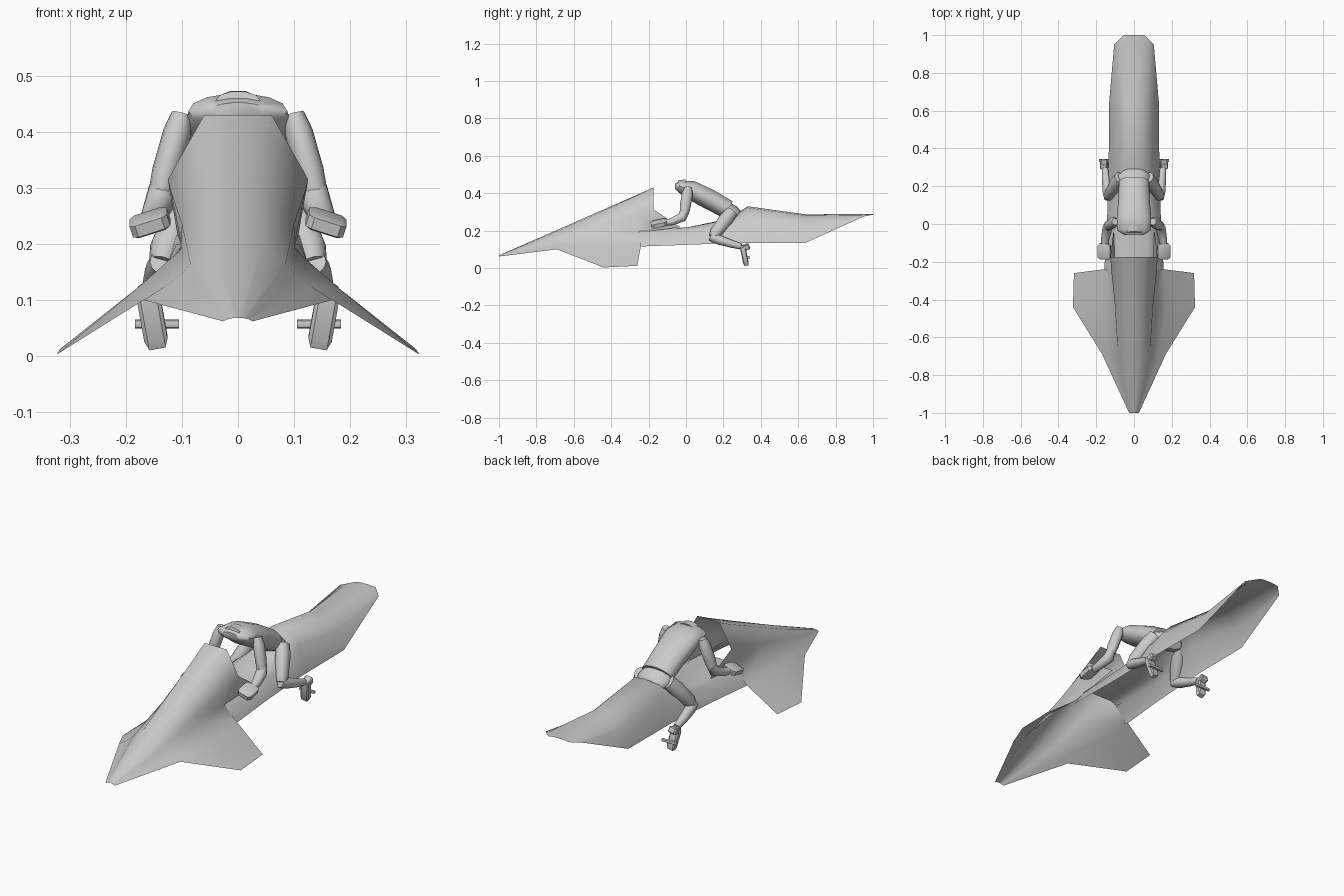
import bpy, bmesh, math
from mathutils import Vector, Matrix

if "Cube" in bpy.data.objects:
    bpy.data.objects.remove(bpy.data.objects["Cube"])


def finish(name, bm, mirror=False, angle=45):
    bmesh.ops.remove_doubles(bm, verts=bm.verts, dist=0.0005)
    bmesh.ops.recalc_face_normals(bm, faces=bm.faces)
    me = bpy.data.meshes.new(name)
    bm.to_mesh(me)
    bm.free()
    me.shade_smooth()
    me.set_sharp_from_angle(angle=math.radians(angle))
    ob = bpy.data.objects.new(name, me)
    bpy.context.collection.objects.link(ob)
    if mirror:
        ob.modifiers.new("mirror", 'MIRROR').merge_threshold = 0.001
    return ob


def strip(bm, sections):
    """Skin a row of half cross-sections with quads."""
    rows = [[bm.verts.new(p) for p in s] for s in sections]
    for a, b in zip(rows, rows[1:]):
        for i in range(min(len(a), len(b)) - 1):
            bm.faces.new((a[i], a[i + 1], b[i + 1], b[i]))


def sec(y, *xz):
    return [(x, y, z) for x, z in xz]


def tube(name, rings, sides=12, mirror=True, angle=45):
    """Loft elliptical rings (centre, half width, half depth)."""
    bm = bmesh.new()
    cs = [Vector(r[0]) for r in rings]
    loops = []
    for i, (c, rx, rd) in enumerate(rings):
        t = (cs[min(i + 1, len(cs) - 1)] - cs[max(i - 1, 0)]).normalized()
        side = Vector((1, 0, 0)) if abs(t.x) < 0.9 else Vector((0, 1, 0))
        u = (side - t * side.dot(t)).normalized()
        v = t.cross(u)
        loops.append([bm.verts.new(cs[i] + u * rx * math.cos(k * math.tau / sides)
                                   + v * rd * math.sin(k * math.tau / sides))
                      for k in range(sides)])
    for a, b in zip(loops, loops[1:]):
        for k in range(sides):
            j = (k + 1) % sides
            bm.faces.new((a[k], a[j], b[j], b[k]))
    bm.faces.new(loops[0])
    bm.faces.new(loops[-1])
    return finish(name, bm, mirror, angle)


def box(name, centre, size, rot):
    bm = bmesh.new()
    bmesh.ops.create_cube(bm, size=1)
    bmesh.ops.bevel(bm, geom=bm.edges[:], offset=0.15, segments=1, affect='EDGES')
    m = Matrix.Translation(centre)
    for ax, a in zip("XYZ", rot):
        m = m @ Matrix.Rotation(math.radians(a), 4, ax)
    bm.transform(m @ Matrix.Diagonal((*size, 1)))
    return finish(name, bm, True, 30)


# front shell: nose, hood and drooping wings
bm = bmesh.new()
rear = sec(-.25, (0, .397), (.058, .393), (.12, .295), (.1, .195)) + [(.16, -.24, .125), (.318, -.26, .012)]
strip(bm, [
    sec(-1, (0, .068), (.008, .068), (.014, .067), (.018, .066), (.022, .064), (.026, .062)),
    sec(-.69, (0, .203), (.042, .195), (.085, .165), (.1, .147), (.132, .123), (.168, .1)),
    sec(-.44, (0, .313), (.05, .307), (.1, .235), (.102, .19), (.175, .125), (.323, .003)),
    rear])
# hood lip and side panels that slope down to the saddle
strip(bm, [rear[:4], sec(-.175, (0, .43), (.06, .43), (.125, .315), (.102, .2))])
bm.faces.new([bm.verts.new(p) for p in ((.125, -.175, .315), (.102, -.175, .2), (.108, -.03, .218))])
finish("front_shell", bm, True, 55)

# rear shell: saddle floor rising into the open-bottomed tail
bm = bmesh.new()
strip(bm, [
    sec(-.25, (0, .21), (.065, .21), (.1, .198), (.158, .115)),
    sec(0, (0, .216), (.07, .216), (.11, .2), (.143, .124)),
    sec(.22, (0, .262), (.06, .258), (.11, .222), (.137, .133)),
    sec(.33, (0, .33), (.05, .322), (.1, .265), (.134, .135)),
    sec(.64, (0, .287), (.05, .28), (.102, .23), (.132, .135)),
    sec(.95, (0, .289), (.04, .288), (.08, .284), (.105, .276)),
    sec(1, (0, .29), (.02, .29), (.04, .288), (.055, .285))])
finish("rear_shell", bm, True, 55)

# rider torso, hunched forward
tube("rider_torso", [
    ((0, -.058, .437), .05, .015), ((0, -.035, .437), .088, .032),
    ((0, .025, .418), .092, .052), ((0, .13, .365), .083, .056),
    ((0, .225, .312), .08, .052)], 14, False)
tube("rider_hips", [((0, .2, .318), .07, .045), ((0, .255, .29), .088, .042),
                    ((0, .28, .275), .06, .03)], 12, False)
tube("rider_neck", [((0, -.01, .445), .045, .03), ((0, -.045, .455), .04, .018)], 10, False)

# rider arms
tube("upper_arm", [((.1, .012, .432), .018, .018), ((.108, .008, .40), .025, .03),
                   ((.128, -.004, .33), .025, .029), ((.138, -.01, .29), .022, .024)])
tube("forearm", [((.138, -.003, .305), .02, .022), ((.14, -.02, .272), .027, .026),
                 ((.152, -.075, .248), .022, .02), ((.157, -.115, .24), .017, .015)])
box("hand", (.157, -.145, .238), (.07, .085, .03), (12, 18, 0))

# rider legs
tube("thigh", [((.075, .245, .30), .03, .034), ((.095, .215, .262), .034, .038),
               ((.128, .16, .19), .03, .032), ((.135, .145, .165), .024, .024)])
tube("shin", [((.135, .132, .168), .022, .022), ((.139, .17, .153), .027, .026),
              ((.148, .24, .13), .022, .021), ((.154, .295, .115), .016, .016)])
box("foot", (.153, .312, .068), (.042, .03, .11), (12, 10, 0))
box("heel", (.158, .318, .11), (.04, .045, .03), (25, 10, 0))

# foot pegs
tube("foot_peg", [((.105, .335, .057), .008, .008), ((.184, .335, .057), .008, .008)], 8)
